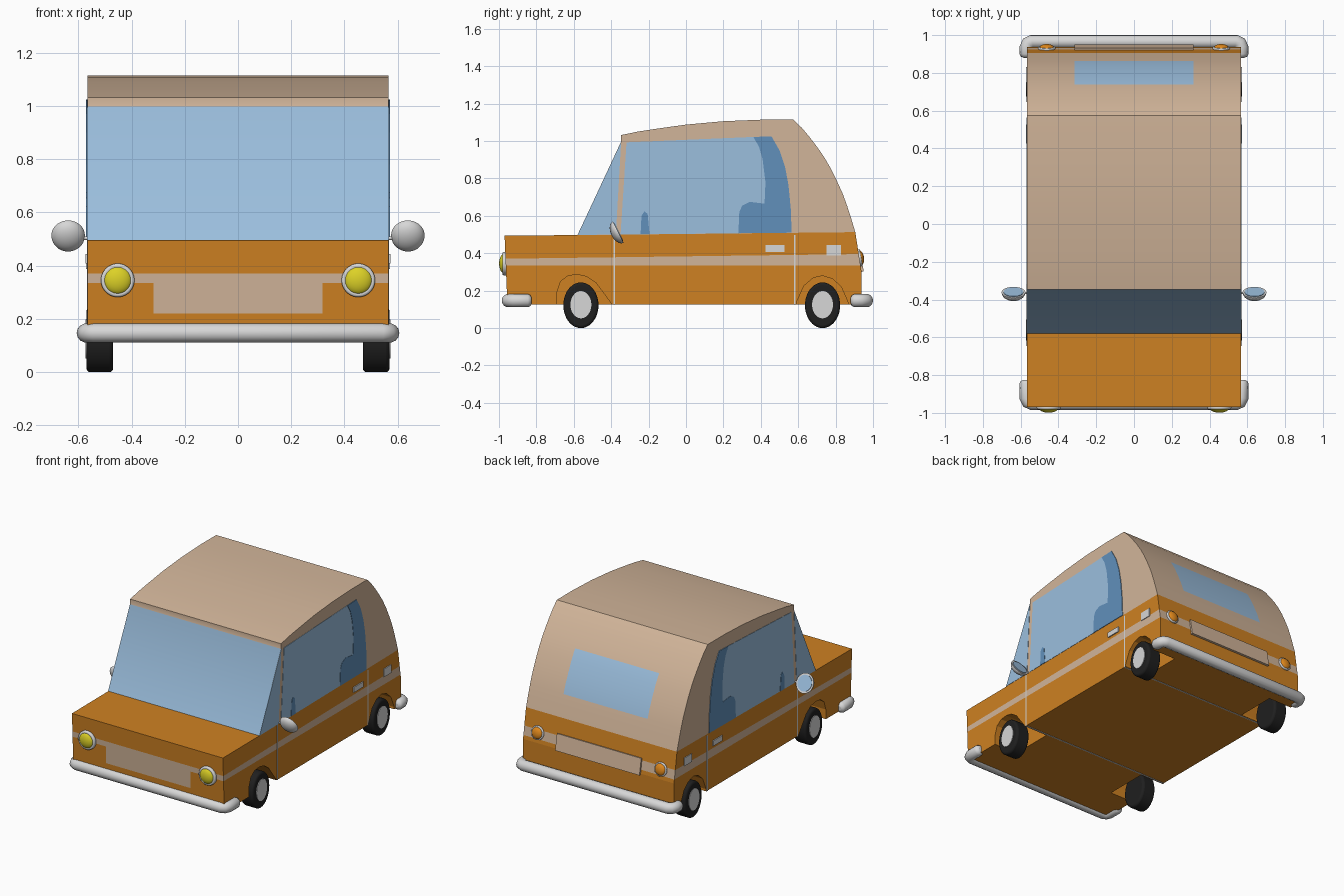
import bpy, bmesh, math
from mathutils import Matrix, Vector

if "Cube" in bpy.data.objects:
    bpy.data.objects.remove(bpy.data.objects["Cube"], do_unlink=True)


def material(name, r, g, b):
    m = bpy.data.materials.new(name)
    m.use_nodes = True
    m.diffuse_color = (r, g, b, 1)
    m.node_tree.nodes["Principled BSDF"].inputs["Base Color"].default_value = (r, g, b, 1)
    return m


ORANGE = material("body orange", .62, .22, .016)
TAN = material("roof tan", .64, .46, .32)
GLASS = material("glass blue", .33, .52, .73)
SHADE = material("interior blue", .12, .28, .50)
CHROME = material("chrome grey", .68, .68, .68)
RUBBER = material("tyre black", .014, .014, .014)
YELLOW = material("headlight yellow", .72, .64, .02)
AMBER = material("tail light amber", .75, .25, .012)

HALF = .566                 # half width of the body
SIDES = (("left", 1), ("right", -1))


def finish(bm, name, *mats):
    bmesh.ops.recalc_face_normals(bm, faces=bm.faces)
    me = bpy.data.meshes.new(name)
    bm.to_mesh(me)
    bm.free()
    for m in mats:
        me.materials.append(m)
    ob = bpy.data.objects.new(name, me)
    bpy.context.collection.objects.link(ob)
    return ob


def activate(ob):
    bpy.ops.object.select_all(action='DESELECT')
    ob.select_set(True)
    bpy.context.view_layer.objects.active = ob


def smooth(ob, angle=30):
    activate(ob)
    bpy.ops.object.shade_smooth_by_angle(angle=math.radians(angle))
    return ob


def bevel(ob, width):
    mod = ob.modifiers.new("round", 'BEVEL')
    mod.width, mod.segments = width, 3
    mod.limit_method, mod.angle_limit = 'ANGLE', math.radians(50)
    activate(ob)
    bpy.ops.object.modifier_apply(modifier=mod.name)
    return smooth(ob, 40)


def prism_mesh(outline, x0, x1):
    """Side outline of (y, z) points extruded across x."""
    bm = bmesh.new()
    a = [bm.verts.new((x0, y, z)) for y, z in outline]
    b = [bm.verts.new((x1, y, z)) for y, z in outline]
    bm.faces.new(a)
    bm.faces.new(b[::-1])
    for i in range(len(a)):
        j = (i + 1) % len(a)
        bm.faces.new((a[i], b[i], b[j], a[j]))
    bmesh.ops.recalc_face_normals(bm, faces=bm.faces)
    return bm


def cut(bm, co, no):
    bmesh.ops.bisect_plane(bm, geom=bm.verts[:] + bm.edges[:] + bm.faces[:],
                           plane_co=co, plane_no=no)


def box(name, center, size, mat, tilt=0):
    bm = bmesh.new()
    bmesh.ops.create_cube(bm, size=1, matrix=Matrix.LocRotScale(
        Vector(center), Matrix.Rotation(tilt, 3, 'X'), Vector(size)))
    return finish(bm, name, mat)


def disc(name, center, radii, depth, mat, axis='X', tilt=0):
    """Elliptical cylinder along x or y."""
    bm = bmesh.new()
    bmesh.ops.create_cone(bm, cap_ends=True, segments=40, radius1=1, radius2=1, depth=1)
    turn = Matrix.Rotation(math.pi / 2, 4, 'Y' if axis == 'X' else 'X')
    size = (depth, *radii) if axis == 'X' else (radii[0], depth, radii[1])
    bm.transform(Matrix.Translation(center) @ Matrix.Rotation(tilt, 4, 'X')
                 @ Matrix.Diagonal((*size, 1)) @ turn)
    return smooth(finish(bm, name, mat))


def ball(name, center, size, mat, tilt=0, half=False):
    bm = bmesh.new()
    bmesh.ops.create_uvsphere(bm, u_segments=32, v_segments=20, radius=1)
    if half:
        out = bmesh.ops.bisect_plane(bm, geom=bm.verts[:] + bm.edges[:] + bm.faces[:],
                                     plane_co=(0, 0, 0), plane_no=(0, 1, 0), clear_outer=True)
        bmesh.ops.holes_fill(bm, edges=[e for e in out["geom_cut"]
                                        if isinstance(e, bmesh.types.BMEdge)])
    bm.transform(Matrix.Translation(center) @ Matrix.Rotation(tilt, 4, 'X')
                 @ Matrix.Diagonal((*size, 1)))
    return smooth(finish(bm, name, mat), 50)


# Lower body with stripe, front panel
bm = prism_mesh([(-.97, .495), (-.58, .497), (.905, .513), (.937, .31), (.937, .125),
                 (-.955, .125)], -HALF, HALF)
stripe_top = Vector((0, -.013, 1))
cut(bm, (0, -.97, .371), stripe_top)
for z in (.335, .22):
    cut(bm, (0, 0, z), (0, 0, 1))
for s in (-1, 1):
    cut(bm, (s * .317, 0, 0), (1, 0, 0))
for f in bm.faces:
    c = f.calc_center_median()
    below = (c - Vector((0, -.97, .371))).dot(stripe_top) < 0
    panel = c.y < -.9 and abs(c.x) < .317 and c.z > .22
    if abs(f.normal.z) < .5 and below and (c.z > .335 or panel):
        f.material_index = 1
body = finish(bm, "lower_body", ORANGE, TAN)

# Wheel arches
arches = {
    "front": [(-.69, .0), (-.69, .19), (-.67, .25), (-.63, .28), (-.58, .286), (-.53, .275),
              (-.48, .24), (-.395, .125), (-.395, .0)],
    "rear": [(.592, .0), (.592, .14), (.63, .225), (.68, .268), (.73, .28), (.785, .262),
             (.83, .22), (.865, .14), (.865, .0)]}
for end, outline in arches.items():
    for side, s in SIDES:
        cutter = finish(prism_mesh(outline, s * .39, s * .7), "arch_cutter", ORANGE)
        cutter.hide_render = True
        mod = body.modifiers.new("arch", 'BOOLEAN')
        mod.operation, mod.solver, mod.object = 'DIFFERENCE', 'EXACT', cutter
        activate(body)
        bpy.ops.object.modifier_apply(modifier=mod.name)
        bpy.data.objects.remove(cutter, do_unlink=True)

# Cabin with windscreen and rear window
bm = prism_mesh([(-.58, .497), (-.347, .997), (-.347, 1.032), (-.26, 1.05), (-.17, 1.064),
                 (0, 1.088), (.2, 1.106), (.4, 1.114), (.575, 1.114), (.62, 1.07), (.66, 1.022),
                 (.70, .97), (.738, .915), (.776, .85), (.81, .78), (.838, .718), (.862, .652),
                 (.885, .58), (.905, .513)], -HALF, HALF)
for s in (-1, 1):
    cut(bm, (s * .315, 0, 0), (1, 0, 0))
for f in bm.faces:
    c = f.calc_center_median()
    windscreen = f.normal.y < -.3 and c.z < .99
    rear = f.normal.y > .3 and abs(c.x) < .315 and .738 < c.y < .862
    f.material_index = int(windscreen or rear)
smooth(finish(bm, "cabin", TAN, GLASS), 25)

# Side glass, seat shapes, handles and filler caps as thin plates
plates = [
    ("quarter_glass", [(-.58, .498), (-.347, .995), (-.375, .5)], .002, GLASS),
    ("door_glass", [(-.35, .5), (-.318, .993), (.36, 1.022), (.457, 1.025), (.5, .95), (.53, .86),
                    (.548, .764), (.56, .64), (.565, .51)], .002, GLASS),
    ("rear_seat_shade", [(.36, 1.022), (.457, 1.025), (.5, .95), (.53, .86), (.548, .764),
                         (.56, .64), (.565, .51), (.28, .507), (.285, .62), (.3, .655),
                         (.34, .675), (.42, .665), (.425, .78), (.41, .9), (.39, .97)],
     .004, SHADE),
    ("front_seat_shade", [(-.243, .502), (-.238, .6), (-.222, .625), (-.205, .61), (-.195, .502)],
     .004, SHADE),
    ("door_handle", [(.425, .408), (.425, .443), (.526, .443), (.526, .408)], .007, CHROME),
    ("filler_cap", [(.75, .388), (.75, .443), (.83, .443), (.83, .388)], .005, CHROME)]
for name, outline, thick, mat in plates:
    for side, s in SIDES:
        finish(prism_mesh(outline, s * (HALF - .001), s * (HALF + thick)), f"{side}_{name}", mat)

# Door seams running round the sides and floor
for name, y in (("front_door_seam", -.384), ("rear_door_seam", .582)):
    box(name, (0, y, .311), (2 * HALF + .003, .009, .376), CHROME)

# Rear panel
box("rear_panel", (0, .93, .355), (.632, .022, .11), TAN, math.radians(10))

# Bumpers
for name, y, end, d in (("front_bumper", -.95, -.825, 1), ("rear_bumper", .965, .88, -1)):
    half_path = [(.57, end, .4), (.57, end + d * -.006, .8), (.57, end - d * .02, 1),
                 (.57, y + d * .03, 1), (.561, y + d * .009, 1), (.54, y, 1)]
    path = half_path + [(-x, py, r) for x, py, r in half_path[::-1]]
    cu = bpy.data.curves.new(name, 'CURVE')
    cu.dimensions, cu.bevel_depth, cu.bevel_resolution = '3D', .036, 5
    cu.use_fill_caps = True
    sp = cu.splines.new('POLY')
    sp.points.add(len(path) - 1)
    for p, (x, py, r) in zip(sp.points, path):
        p.co, p.radius = (x, py, .147, 1), r
    cu.materials.append(CHROME)
    ob = bpy.data.objects.new(name, cu)
    bpy.context.collection.objects.link(ob)
    activate(ob)
    bpy.ops.object.convert(target='MESH')
    smooth(bpy.context.object, 50)

for side, s in SIDES:
    # Wheels
    for end, y in (("front", -.562), ("rear", .73)):
        bevel(disc(f"{end}_{side}_tyre", (s * .519, y, .122), (.094, .122), .1, RUBBER), .014)
        disc(f"{end}_{side}_hub", (s * .55, y, .125), (.056, .073), .046, CHROME)
    # Lamps
    bevel(disc(f"{side}_headlight_rim", (s * .452, -.965, .345), (.063, .063), .034,
               CHROME, 'Y'), .008)
    ball(f"{side}_headlight", (s * .452, -.972, .345), (.053, .027, .053), YELLOW)
    tilt = math.radians(10)
    bevel(disc(f"{side}_tail_light_rim", (s * .462, .925, .375), (.046, .046), .024,
               CHROME, 'Y', tilt), .005)
    ball(f"{side}_tail_light", (s * .462, .932, .376), (.039, .02, .039), AMBER, tilt)
    # Mirrors
    tilt = math.radians(27)
    center = Vector((s * .638, -.362, .513))
    ball(f"{side}_mirror_shell", center, (.063, .04, .064), CHROME, tilt, half=True)
    back = Vector((0, math.cos(tilt), math.sin(tilt)))
    disc(f"{side}_mirror_glass", center + back * .001, (.052, .052), .005, GLASS, 'Y', tilt)
    disc(f"{side}_mirror_stem", (s * .582, -.365, .503), (.006, .006), .05, CHROME)
